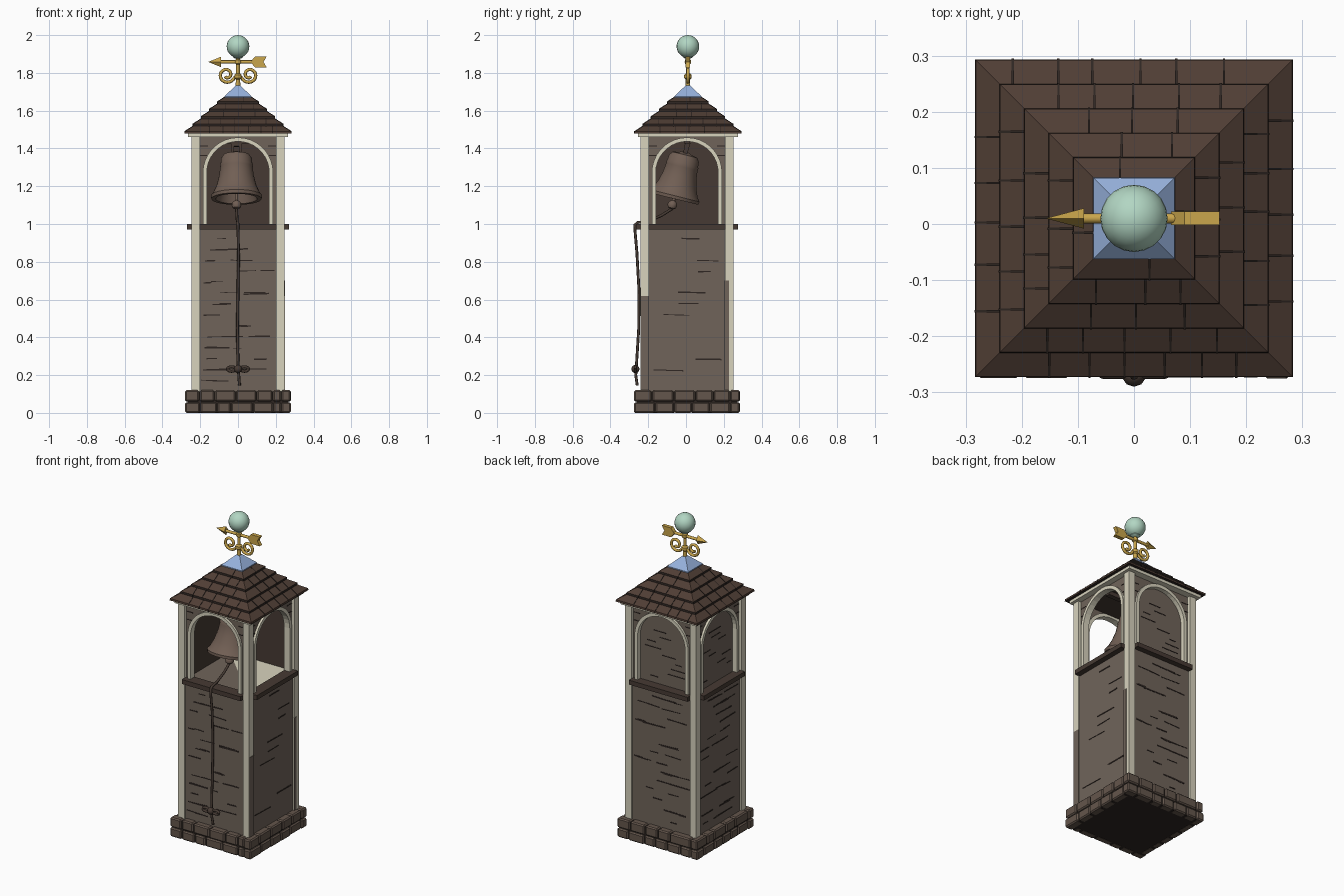
import bpy, bmesh, math, random
from mathutils import Matrix, Vector

if "Cube" in bpy.data.objects:
    bpy.data.objects.remove(bpy.data.objects["Cube"])

random.seed(4)
CY = 0.005          # tower centre in y
RY = 0.01           # roof centre in y
T, R = Matrix.Translation, Matrix.Rotation


def material(name, r, g, b):
    m = bpy.data.materials.new(name)
    m.diffuse_color = [((c / 255 + 0.055) / 1.055) ** 2.4 for c in (r, g, b)] + [1]
    m.use_nodes = True
    m.node_tree.nodes["Principled BSDF"].inputs["Base Color"].default_value = m.diffuse_color
    return m


WOOD = material("weathered_wood", 112, 100, 90)
STONE = material("base_stone", 100, 86, 76)
ROOF = material("roof_shingle", 80, 62, 53)
BELL = material("bell_bronze", 113, 95, 84)
CREAM = material("cream_trim", 216, 211, 190)
GOLD = material("gold", 202, 166, 76)
MINT = material("mint_ball", 178, 214, 195)
BLUE = material("blue_cap", 150, 177, 220)
CRACK = material("dark_crack", 46, 38, 34)
DARK = material("dark_wood", 70, 58, 51)


def finish(name, bm, *mats):
    bmesh.ops.recalc_face_normals(bm, faces=bm.faces)
    me = bpy.data.meshes.new(name)
    bm.to_mesh(me)
    bm.free()
    o = bpy.data.objects.new(name, me)
    bpy.context.collection.objects.link(o)
    for m in mats:
        me.materials.append(m)
    return o


def smooth(o):
    bpy.ops.object.select_all(action='DESELECT')
    bpy.context.view_layer.objects.active = o
    o.select_set(True)
    bpy.ops.object.shade_smooth_by_angle(angle=math.radians(40))


def add_box(bm, lo, hi, M=Matrix()):
    lo, hi = Vector(lo), Vector(hi)
    S = Matrix.Diagonal((*(hi - lo), 1))
    bmesh.ops.create_cube(bm, size=1, matrix=M @ T((lo + hi) / 2) @ S)


def boxes(name, items, mat):
    bm = bmesh.new()
    for it in items:
        add_box(bm, *it)
    return finish(name, bm, mat)


def side(k, cy=CY):  # 0 front, 1 right, 2 back, 3 left; local front is -y
    return T((0, cy, 0)) @ R(k * math.pi / 2, 4, 'Z')


def prism(name, pts, y0, y1, mat, M=Matrix()):  # x-z outline pushed along y
    bm = bmesh.new()
    f = bm.faces.new([bm.verts.new((x, y0, z)) for x, z in pts])
    ext = bmesh.ops.extrude_face_region(bm, geom=[f])
    bmesh.ops.translate(bm, vec=(0, y1 - y0, 0),
                        verts=[v for v in ext["geom"] if isinstance(v, bmesh.types.BMVert)])
    bm.transform(M)
    return finish(name, bm, mat)


def loft(name, rings, sides, M, *mats):  # stacked (radius, z) rings, capped
    bm = bmesh.new()
    loops = [[bm.verts.new((r * math.cos((i + .5) * math.tau / sides),
                            r * math.sin((i + .5) * math.tau / sides), z))
              for i in range(sides)] for r, z in rings]
    for a, b in zip(loops, loops[1:]):
        for i in range(sides):
            j = (i + 1) % sides
            bm.faces.new((a[i], a[j], b[j], b[i]))
    bm.faces.new(loops[0][::-1])
    bm.faces.new(loops[-1])
    bm.transform(M)
    return finish(name, bm, *mats)


def tube(name, pts, radius, mat):
    cu = bpy.data.curves.new(name, 'CURVE')
    cu.dimensions = '3D'
    cu.bevel_depth, cu.bevel_resolution, cu.use_fill_caps = radius, 2, True
    sp = cu.splines.new('POLY')
    sp.points.add(len(pts) - 1)
    for p, co in zip(sp.points, pts):
        p.co = (*co, 1)
    cu.materials.append(mat)
    o = bpy.data.objects.new(name, cu)
    bpy.context.collection.objects.link(o)


def arch(r, z0, zc, n=18):
    return [(-r, z0)] + [(-r * math.cos(i * math.pi / n), zc + r * math.sin(i * math.pi / n))
                         for i in range(n + 1)] + [(r, z0)]


# Stone base: dark mortar core with two courses of blocks in a pinwheel
boxes("base_mortar", [((-.267, -.267, 0.001), (.267, .267, .112), T((0, CY, 0)))], CRACK)
blocks = []
for k in range(4):
    for row in range(2):
        u = -.28
        while u < .225:
            e = u + random.uniform(.07, .12)
            if e > .19:
                e = .232
            out = -.28 + random.uniform(0, .006)
            blocks.append(((u, out, row * .06), (e - .005, -.23, row * .06 + .056 + row * .004), side(k)))
            u = e
base = boxes("base_stones", blocks, STONE)
bev = base.modifiers.new("worn_edges", 'BEVEL')
bev.width, bev.segments = .007, 1

# Tower body, corner posts and worn wood over the right-hand posts
boxes("tower_body", [((-.236, -.236, .11), (.236, .236, .985), T((0, CY, 0)))], WOOD)
boxes("corner_posts", [((.202, -.246, .11), (.246, -.202, 1.47), side(k)) for k in range(4)], CREAM)
boxes("worn_post_patches", [((-.243, -.248, .12), (-.2, -.244, .62), side(1)),
                            ((.2, -.248, .12), (.222, -.244, .7), side(1))], WOOD)

# Belfry floor, half painted cream and half bare
for name, mat, corner in (("floor_painted", CREAM, (.2, .2)), ("floor_bare", WOOD, (-.2, -.2))):
    tri = [(-.2, .2), (.2, -.2), corner]
    prism(name, [(x, -y) for x, y in tri], .985, .995, mat, T((0, CY, 0)) @ R(math.pi / 2, 4, 'X'))

# Belfry walls with arched openings, arch frames and sills on all sides
ZC = 1.272
for k, where in enumerate(("front", "right", "back", "left")):
    prism(where + "_belfry_wall", arch(.17, .98, ZC) + [(.205, .98), (.205, 1.47), (-.205, 1.47), (-.205, .98)],
          -.226, -.206, WOOD, side(k))
    prism(where + "_arch_frame", arch(.186, 1.0, ZC) + arch(.165, 1.0, ZC)[::-1],
          -.24, -.2, CREAM, side(k))
    boxes(where + "_sill", [((-.203, -.27, .972), (.203, -.2, 1.0), side(k))], DARK)
    if k > 1:  # back and left arches are boarded up
        boxes(where + "_boards", [((-.2, -.212, .985), (.2, -.203, 1.465), side(k))], WOOD)
        boxes(where + "_lining", [((-.2, -.203, .99), (.2, -.196, 1.465), side(k))], DARK)

# Dark plank cracks
cracks = []
for k, n in enumerate((34, 9, 36, 36)):
    for i in range(n):
        w = random.uniform(.02, .08)
        u = random.uniform(-.195 + w, .195 - w)
        z = .17 + .058 * random.randrange(14) + random.uniform(-.004, .004)
        h = random.uniform(.0015, .004)
        M = side(k) @ T((u, -.236, z)) @ R(random.uniform(-.04, .04), 4, 'Y')
        cracks.append(((-w, -.002, -h), (w, .002, h), M))
    if k > 1:
        for i in range(9):
            w = random.uniform(.02, .06)
            M = side(k) @ T((random.uniform(-.15 + w, .15 - w), -.212, 1.04 + .036 * i))
            cracks.append(((-w, -.002, -.0025), (w, .002, .0025), M))
    for s in (-1, 1):  # short seams beside the arch tops
        for z in (1.36, 1.41):
            cracks.append(((-.022, -.228, z), (.022, -.224, z + .005), side(k) @ T((s * .18, 0, 0))))
boxes("plank_cracks", cracks, CRACK)

# Eave trim and ceiling
boxes("eave_trim", [((-.264, -.264, 1.46), (.264, .264, 1.482), T((0, RY, 0)))], CREAM)
boxes("ceiling", [((-.2, -.2, 1.45), (.2, .2, 1.461), T((0, CY, 0)))], DARK)

# Roof in five stepped courses, dark under each lip
ROWS = 5
hw = [.283 - .0435 * i for i in range(ROWS + 1)]
zz = [1.478 + .0395 * i for i in range(ROWS + 1)]
rings = []
for i in range(ROWS):
    rings += [(hw[i], zz[i]), (hw[i] - .001, zz[i] + .012), (hw[i + 1] - .006, zz[i + 1] + .003)]
roof = loft("roof", [(r * math.sqrt(2), z) for r, z in rings], 4, T((0, RY, 0)), ROOF, CRACK)
for p in roof.data.polygons:
    if p.center.z > 1.5 and abs(p.normal.z) < .15 or p.normal.z < -.1:
        p.material_index = 1

# Seams between shingles
seams = []
for k in range(4):
    for i in range(ROWS):
        run, rise = hw[i] - hw[i + 1] + .004, zz[i + 1] - zz[i] - .009
        tilt = math.atan2(rise, run)
        u = -hw[i] + .05 + (i % 2) * .035
        while u < hw[i + 1] - .02:
            if u > -hw[i + 1] + .02:
                M = side(k, RY) @ T((u, -hw[i], zz[i] + .012)) @ R(tilt, 4, 'X')
                seams.append(((-.002, -.001, -.003), (.002, math.hypot(run, rise), .0015), M))
                seams.append(((u - .002, -hw[i] - .001, zz[i]), (u + .002, -hw[i] + .003, zz[i] + .012), side(k, RY)))
            u += random.uniform(.06, .09)
boxes("shingle_seams", seams, CRACK)

# Blue cap, vane rod with collars, and mint ball
q = math.sqrt(2)
loft("roof_cap", [(.073 * q, 1.668), (.072 * q, 1.676), (.012 * q, 1.733)], 4, T((0, RY, 0)), BLUE)
smooth(loft("vane_rod", [(.013, 1.72), (.012, 1.765), (.02, 1.772), (.02, 1.79), (.01, 1.798),
                         (.01, 1.845), (.017, 1.85), (.017, 1.868), (.01, 1.873), (.01, 1.89)],
            12, T((0, RY, 0)), GOLD))
smooth(loft("ball_collar", [(.014, 1.875), (.028, 1.884), (.028, 1.895)], 16, T((0, RY, 0)), MINT))
bm = bmesh.new()
bmesh.ops.create_uvsphere(bm, u_segments=20, v_segments=14, radius=.06, matrix=T((0, RY, 1.94)))
smooth(finish("ball", bm, MINT))

# Weather vane arrow
tube("arrow_shaft", [(-.1, RY, 1.858), (.12, RY, 1.858)], .009, GOLD)
bm = bmesh.new()
bmesh.ops.create_cone(bm, cap_ends=True, segments=4, radius1=.028, radius2=.001, depth=.066,
                      matrix=T((-.122, RY, 1.858)) @ Matrix.Diagonal((1, .65, 1, 1)) @ R(-math.pi / 2, 4, 'Y'))
finish("arrow_head", bm, GOLD)
prism("arrow_tail", [(.066, 1.858), (.09, 1.887), (.152, 1.887), (.135, 1.858), (.152, 1.829), (.09, 1.829)],
      RY - .012, RY + .012, GOLD)

# Scrolls either side of the rod
for s, name in ((-1, "left_scroll"), (1, "right_scroll")):
    pts = [(s * .005, RY, 1.775)]
    for i in range(29):
        a = math.radians(200 + i * 17)
        r = .044 - .031 * i / 28
        pts.append((s * (.06 + r * math.cos(a)), RY, 1.79 + r * math.sin(a)))
    tube(name, pts, .0085, GOLD)

# Bell, swung towards the front, with hanger and clapper
swing = T((-.008, .005, 1.41)) @ R(math.radians(-14), 4, 'X')
profile = [(.11, -.285), (.133, -.285), (.136, -.268), (.122, -.25), (.105, -.21), (.092, -.16), (.086, -.11),
           (.088, -.1), (.084, -.09), (.082, -.065), (.068, -.045), (.03, -.036), (.02, -.03)]
inner = [(.02, -.08), (.06, -.1), (.08, -.2)]
smooth(loft("bell", inner + profile, 28, swing, BELL))
smooth(loft("clapper", [(.008, -.2), (.009, -.295), (.022, -.305), (.026, -.32), (.02, -.335), (.006, -.342)],
            14, swing, BELL))
bm = bmesh.new()
for x in (-.022, .022):
    add_box(bm, (x - .008, -.012, -.045), (x + .008, .012, .012), swing)
add_box(bm, (-.03, -.014, .0), (.03, .014, .022), swing)
finish("bell_hanger", bm, DARK)
boxes("bell_beam", [((-.2, -.015, 1.425), (.2, .015, 1.452), T((0, CY, 0)))], DARK)

# Bell rope with knot and loose end
tube("bell_rope", [(-.008, -.075, 1.08), (-.006, -.13, 1.045), (-.004, -.2, 1.015), (-.001, -.255, 1.008),
                   (0, -.271, .995), (0, -.27, .965), (.003, -.26, .85), (0, -.249, .65), (-.003, -.25, .45),
                   (0, -.262, .26), (.004, -.266, .2), (.008, -.258, .145)], .0075, DARK)
for s, name in ((-1, "left_knot_loop"), (1, "right_knot_loop")):
    tube(name, [(s * (.034 + .022 * math.cos(i * math.pi / 6)), -.268, .232 + .012 * math.sin(i * math.pi / 6))
                for i in range(13)], .008, DARK)
bm = bmesh.new()
bmesh.ops.create_icosphere(bm, subdivisions=2, radius=.022, matrix=T((0, -.268, .232)))
smooth(finish("rope_knot", bm, DARK))
